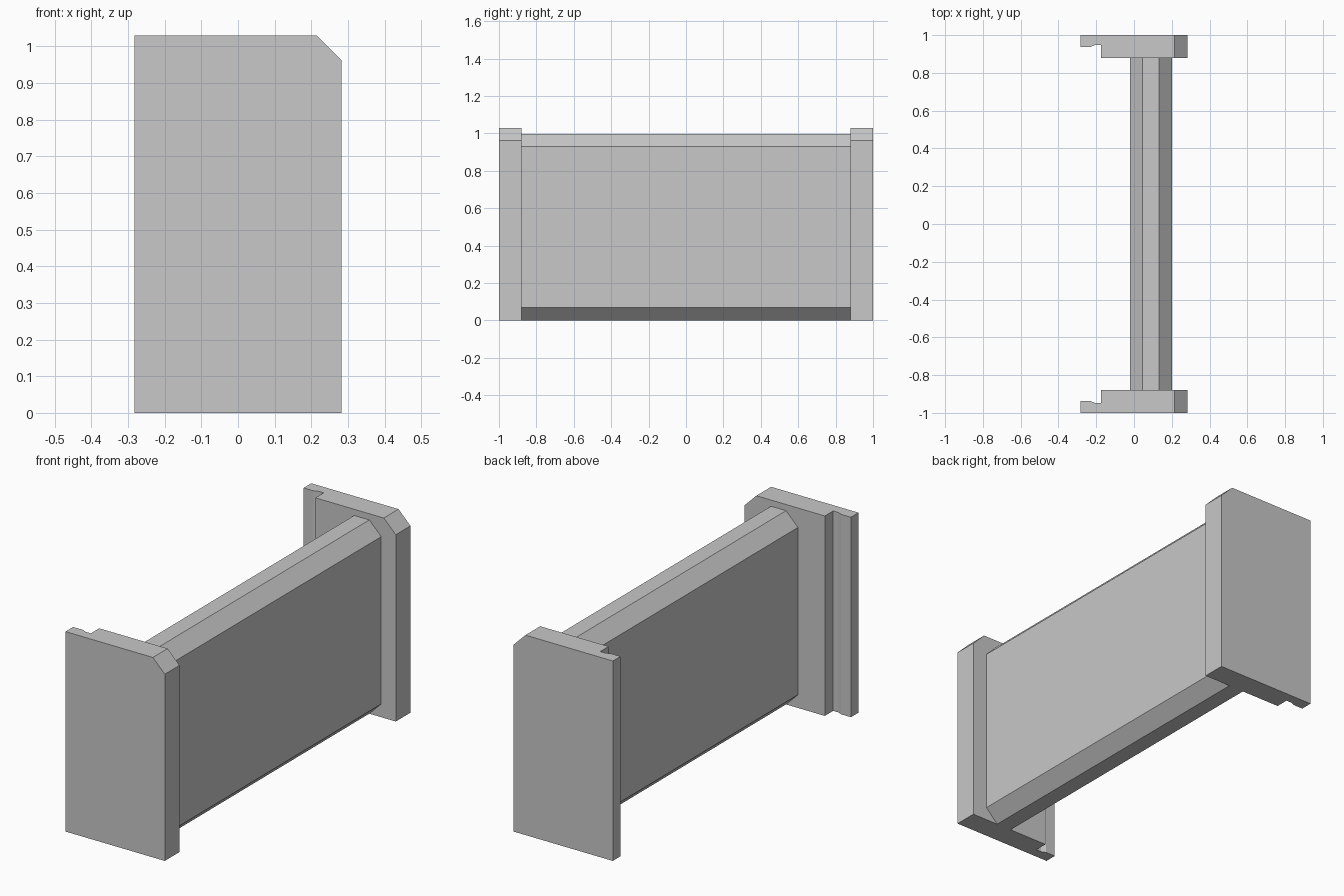
import bpy
import bmesh
from mathutils import Vector

cube = bpy.data.objects.get("Cube")
if cube:
    bpy.data.objects.remove(cube, do_unlink=True)

# Single plain grey material
GREY = (0.58, 0.58, 0.58, 1)
grey = bpy.data.materials.new("plain_grey")
grey.use_nodes = True
grey.diffuse_color = GREY
grey.node_tree.nodes["Principled BSDF"].inputs["Base Color"].default_value = GREY


def extrude(bm, points, direction):
    """Turn a closed outline into a solid."""
    face = bm.faces.new([bm.verts.new(p) for p in points])
    new = bmesh.ops.extrude_face_region(bm, geom=[face])["geom"]
    verts = [g for g in new if isinstance(g, bmesh.types.BMVert)]
    bmesh.ops.translate(bm, verts=verts, vec=direction)


def finish(bm, name):
    bmesh.ops.recalc_face_normals(bm, faces=bm.faces)
    mesh = bpy.data.meshes.new(name)
    bm.to_mesh(mesh)
    bm.free()
    mesh.materials.append(grey)
    obj = bpy.data.objects.new(name, mesh)
    bpy.context.collection.objects.link(obj)


END, INNER, HEIGHT, HALF_WIDTH, CHAMFER = 1.0, 0.88, 1.03, 0.283, 0.068

# Long middle panel with all four long edges chamfered
x0, x1, top = -0.022, 0.2, 0.998
panel = [(x0 + CHAMFER, 0), (x1 - CHAMFER, 0), (x1, CHAMFER), (x1, top - CHAMFER),
         (x1 - CHAMFER, top), (x0 + CHAMFER, top), (x0, top - CHAMFER), (x0, CHAMFER)]
bm = bmesh.new()
extrude(bm, [(x, -INNER, z) for x, z in panel], Vector((0, 2 * INNER, 0)))
finish(bm, "middle_panel")

# End plates: stepped lip on one edge, chamfered upper corner on the other
plate = [(-HALF_WIDTH, END), (HALF_WIDTH, END), (HALF_WIDTH, INNER), (-0.175, INNER),
         (-0.175, 0.948), (-0.205, 0.948), (-0.228, 0.938), (-HALF_WIDTH, 0.938)]
for name, side in (("front_plate", -1), ("back_plate", 1)):
    bm = bmesh.new()
    extrude(bm, [(x, side * y, 0) for x, y in plate], Vector((0, 0, HEIGHT)))
    cut = bmesh.ops.bisect_plane(
        bm, geom=bm.verts[:] + bm.edges[:] + bm.faces[:],
        plane_co=(HALF_WIDTH, 0, HEIGHT - CHAMFER), plane_no=(1, 0, 1), clear_outer=True)
    rim = [g for g in cut["geom_cut"] if isinstance(g, bmesh.types.BMEdge)]
    bmesh.ops.holes_fill(bm, edges=[e for e in bm.edges if e.is_boundary] or rim)
    bmesh.ops.remove_doubles(bm, verts=bm.verts, dist=0.0001)
    finish(bm, name)
